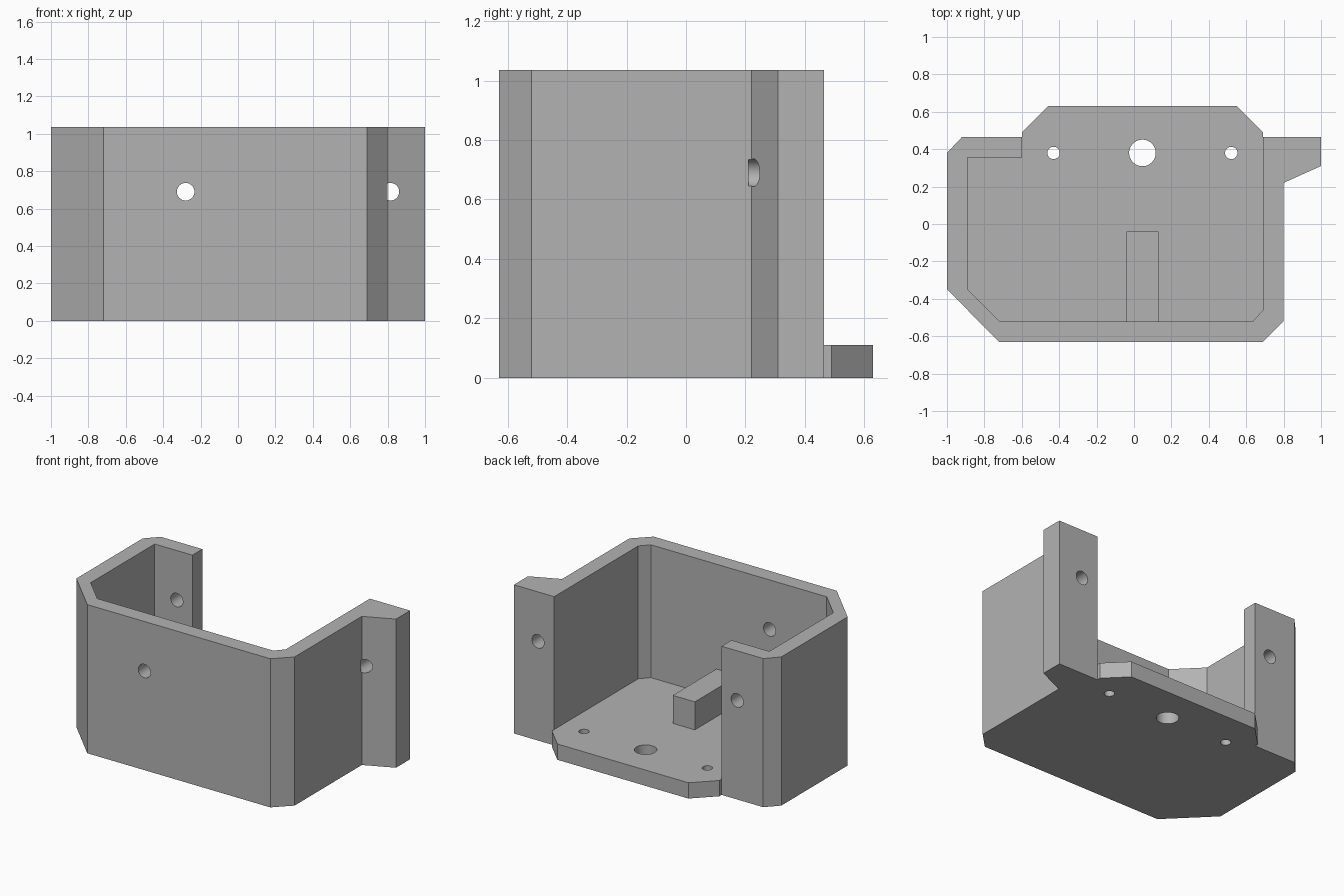
import bpy, bmesh
from math import radians
from mathutils import Matrix

cube = bpy.data.objects.get("Cube")
if cube:
    bpy.data.objects.remove(cube, do_unlink=True)

grey = bpy.data.materials.new("plain grey")
grey.use_nodes = True
grey.diffuse_color = (0.45, 0.45, 0.45, 1)
grey.node_tree.nodes["Principled BSDF"].inputs["Base Color"].default_value = (0.45, 0.45, 0.45, 1)

HEIGHT, FLOOR = 1.035, 0.11


def finish(name, bm):
    bmesh.ops.recalc_face_normals(bm, faces=bm.faces)
    mesh = bpy.data.meshes.new(name)
    bm.to_mesh(mesh)
    bm.free()
    mesh.materials.append(grey)
    obj = bpy.data.objects.new(name, mesh)
    bpy.context.collection.objects.link(obj)
    return obj


def prism(name, outline, z0, z1):
    """Extrude a plan outline upwards."""
    bm = bmesh.new()
    face = bm.faces.new([bm.verts.new((x, y, z0)) for x, y in outline])
    top = bmesh.ops.extrude_face_region(bm, geom=[face])["geom"]
    bmesh.ops.translate(bm, vec=(0, 0, z1 - z0),
                        verts=[v for v in top if isinstance(v, bmesh.types.BMVert)])
    return finish(name, bm)


def drill(name, centre, radius, length, along_y=False):
    bm = bmesh.new()
    bmesh.ops.create_cone(bm, cap_ends=True, segments=48, radius1=radius,
                          radius2=radius, depth=length)
    if along_y:
        bmesh.ops.rotate(bm, matrix=Matrix.Rotation(radians(90), 3, "X"), verts=bm.verts)
    bmesh.ops.translate(bm, vec=centre, verts=bm.verts)
    return finish(name, bm)


def select_only(obj):
    bpy.ops.object.select_all(action="DESELECT")
    obj.select_set(True)
    bpy.context.view_layer.objects.active = obj


def combine(target, tool, operation):
    select_only(target)
    mod = target.modifiers.new(operation, "BOOLEAN")
    mod.operation, mod.solver, mod.object = operation, "EXACT", tool
    bpy.ops.object.modifier_apply(modifier=mod.name)
    bpy.data.objects.remove(tool, do_unlink=True)


# Full outer outline, including the side ear and the floor lip at the back
housing = prism("open_back_housing", [
    (-1, -0.35), (-0.72, -0.63), (0.69, -0.63), (0.8, -0.52), (0.8, 0.22),
    (1, 0.31), (1, 0.465), (0.69, 0.465), (0.69, 0.49), (0.55, 0.63),
    (-0.46, 0.63), (-0.6, 0.49), (-0.6, 0.465), (-0.92, 0.465), (-1, 0.38),
], 0, HEIGHT)

# Cavity, open at the top and the back
combine(housing, prism("cavity_cutter", [
    (-0.89, 0.355), (-0.89, -0.35), (-0.72, -0.52), (0.635, -0.52),
    (0.69, -0.46), (0.69, 0.8), (-0.6, 0.8), (-0.6, 0.355),
], FLOOR, HEIGHT + 0.2), "DIFFERENCE")

# Bar on the floor, running back from the front wall
combine(housing, prism("floor_bar", [
    (-0.04, -0.56), (0.13, -0.56), (0.13, -0.04), (-0.04, -0.04),
], FLOOR - 0.04, 0.305), "UNION")

# Floor holes
for x, radius in ((-0.43, 0.033), (0.045, 0.071), (0.52, 0.033)):
    combine(housing, drill("floor_hole", (x, 0.38, 0.05), radius, 0.4), "DIFFERENCE")

# Screw holes in the front wall, the right post and the left ear
for x, y, length in ((-0.28, -0.58, 0.3), (-0.72, 0.4, 0.3), (0.815, 0.41, 0.4)):
    combine(housing, drill("screw_hole", (x, y, 0.69), 0.047, length, True), "DIFFERENCE")

select_only(housing)
bpy.ops.object.shade_smooth_by_angle(angle=radians(25))
